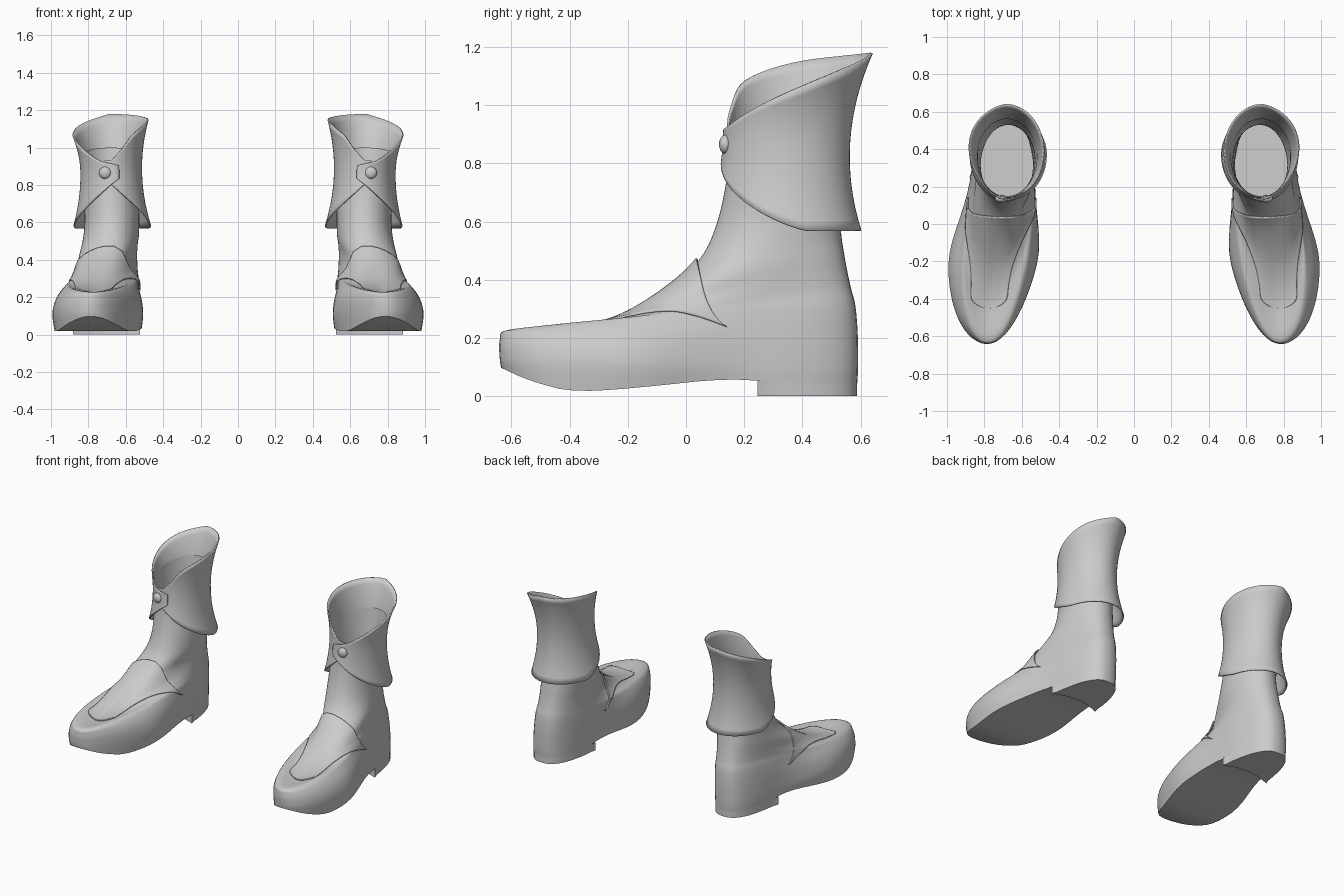
import bpy, bmesh, math
from mathutils import Vector
from mathutils.bvhtree import BVHTree

if "Cube" in bpy.data.objects:
    bpy.data.objects.remove(bpy.data.objects["Cube"])

N = 30  # samples from toe to heel on each side


def lerp_table(table, x):
    for (a, fa), (b, fb) in zip(table, table[1:]):
        if x <= b:
            k = max(0, (x - a) / (b - a))
            return fa + (fb - fa) * k
    return table[-1][1]


def smooth(x):
    x = min(max(x, 0), 1)
    return x * x * (3 - 2 * x)


def spline_rows(rows, sub):
    """Catmull-Rom between rows of points (or number tuples)."""
    out = []
    for i in range(len(rows) - 1):
        a, b, c, d = (rows[min(max(i + k, 0), len(rows) - 1)] for k in (-1, 0, 1, 2))
        for j in range(sub):
            t = j / sub
            out.append([0.5 * (2 * q + (r - p) * t + (2 * p - 5 * q + 4 * r - s) * t * t
                               + (3 * q - p - 3 * r + s) * t ** 3)
                        for p, q, r, s in zip(a, b, c, d)])
    out.append(list(rows[-1]))
    return out


def make(name, verts, faces, thickness=0, offset=-1):
    bm = bmesh.new()
    vs = [bm.verts.new(v) for v in verts]
    for f in faces:
        bm.faces.new([vs[i] for i in f])
    bmesh.ops.remove_doubles(bm, verts=bm.verts, dist=1e-5)
    bmesh.ops.recalc_face_normals(bm, faces=bm.faces)
    me = bpy.data.meshes.new(name)
    bm.to_mesh(me)
    bm.free()
    ob = bpy.data.objects.new(name, me)
    bpy.context.collection.objects.link(ob)
    finish(ob, thickness, offset)
    return ob


def finish(ob, thickness=0, offset=-1):
    bpy.ops.object.select_all(action='DESELECT')
    ob.select_set(True)
    bpy.context.view_layer.objects.active = ob
    bpy.ops.object.shade_smooth_by_angle(angle=math.radians(40))
    if thickness:
        m = ob.modifiers.new("thickness", 'SOLIDIFY')
        m.thickness, m.offset = thickness, offset
    ob.modifiers.new("pair", 'MIRROR')


def grid_faces(rows, cols, wrap=False):
    return [(r * cols + c, r * cols + (c + 1) % cols,
             (r + 1) * cols + (c + 1) % cols, (r + 1) * cols + c)
            for r in range(rows - 1) for c in range(cols if wrap else cols - 1)]


# Boot body: slanted rings from sole to shaft
SOLE = [(-.64, .10), (-.57, .067), (-.5, .042), (-.43, .024), (-.36, .017), (-.25, .022),
        (-.1, .036), (.05, .052), (.15, .058), (.28, .052), (.6, .04)]


def ring(yf, zf, yb, zb, wf, wb, xf, xb, n, sole=False):
    pts = []
    for i in range(2 * N):
        t = i / N if i <= N else 2 - i / N
        side = 1 if i <= N else -1
        s = (1 - math.cos(math.pi * t)) / 2
        k = smooth((.72 - s) / .4)
        e = n if s > .5 else 2
        hw = (wb + (wf - wb) * k) * max(0, 1 - abs(2 * s - 1) ** e) ** (1 / e)
        y = yf + (yb - yf) * s
        z = lerp_table(SOLE, y) if sole else zf + (zb - zf) * s ** .75
        pts.append(Vector((xf + (xb - xf) * smooth(s * 1.2) + side * hw, y, z)))
    return pts


RINGS = [
    (-.640, .13, .591, .10, .250, .180, .789, .699, 2.6),
    (-.640, .192, .590, .21, .230, .178, .784, .695, 2.6),
    (-.612, .227, .582, .31, .186, .172, .777, .690, 2.6),
    (-.420, .221, .567, .37, .166, .162, .768, .685, 2.5),
    (-.250, .263, .554, .43, .145, .156, .755, .682, 2.4),
    (-.080, .358, .543, .49, .144, .151, .733, .678, 2.3),
    (.045, .468, .533, .56, .148, .148, .690, .673, 2.1),
    (.108, .600, .530, .65, .146, .146, .675, .673, 2),
    (.143, .770, .545, .80, .150, .150, .680, .680, 2),
    (.147, .890, .564, 1.0, .162, .162, .680, .680, 2),
]
sole = ring(-.635, 0, .588, 0, .240, .179, .787, .699, 2.6, True)
rings = spline_rows([sole] + [ring(*r) for r in RINGS], 5)
verts = [p for r in rings for p in r]
faces = grid_faces(len(rings), 2 * N, True)
body_tree = BVHTree.FromPolygons(verts, faces)
bottom = [(i, i + 1, 2 * N - i - 1, (2 * N - i) % (2 * N)) for i in range(1, N - 1)]
bottom += [(0, 1, 2 * N - 1), (N - 1, N, N + 1)]
make("boot_body", verts, faces + bottom)

# Heel block with concave front
back = [p for p in sole if p.y > .27]
outline = [Vector((.703 + .178, .245, 0))] + [Vector((p.x, p.y, 0)) for p in back]
outline += [Vector((.703 - .178, .245, 0)), Vector((.615, .278, 0)),
            Vector((.702, .288, 0)), Vector((.79, .278, 0))]
m = len(outline)
hv = outline + [p + Vector((0, 0, lerp_table(SOLE, p.y) + .001)) for p in outline]
hf = [(i, (i + 1) % m, m + (i + 1) % m, m + i) for i in range(m)]
make("heel", hv, hf + [tuple(range(m))])

# Raised tongue panel on the instep, laid onto the body
# centre y, edge y, half width, edge z, centre x
PANEL = [(-.452, -.452, .004, .225, .775), (-.44, -.44, .05, .225, .775),
         (-.40, -.40, .083, .226, .773), (-.3, -.3, .095, .242, .768),
         (-.2, -.2, .108, .262, .760), (-.1, -.08, .132, .275, .747),
         (-.01, .04, .165, .27, .726), (.044, .14, .19, .245, .706)]
COLS = 25
pv = []
rows = spline_rows(PANEL, 5)
for yc, ye, w, ze, xc in rows:
    for c in range(COLS):
        u = 2 * c / (COLS - 1) - 1
        o = Vector((xc, yc + (ye - yc) * u * u, .12))
        d = Vector((u * w, 0, ze - .12)).normalized()
        hit, nor, _, dist = body_tree.ray_cast(o, d)
        if hit is None:
            hit = o + d * .2
        if nor is None or nor.dot(d) < 0:
            nor = -nor if nor else d
        pv.append(hit + nor * (.003 + .006 * (1 - u * u) * max(0, (yc + .2) / .24)))
make("tongue_panel", pv, grid_faces(len(rows), COLS), .008, 0)

# Flared wrap cuff with overlapping front flap
TOP_OUT = spline_rows([(0, .915), (20, .93), (45, .97), (90, 1.05), (135, 1.125), (180, 1.18)], 8)
TOP_IN = spline_rows([(0, .93), (20, .99), (45, 1.08), (90, 1.145), (135, 1.17), (180, 1.18)], 8)
A0, A1, STEPS, LEVELS = -14, 372, 72, 16
cv = []
for i in range(STEPS + 1):
    a = A0 + (A1 - A0) * i / STEPS
    if a <= 180:
        d, top = max(a, 0), lerp_table(TOP_OUT, max(a, 0))
    else:
        d = max(360 - a, 0)
        top = lerp_table(TOP_IN, d)
    bot = .568 + .235 * max(0, 1 - d / 108) ** 1.25
    if a < 0:  # tab end
        top, bot = top + a * .0008, bot - a * .0022
    lift = .014 * max(0, 1 - max(a, 0) / 50)
    r = math.radians(a)
    for j in range(LEVELS + 1):
        z = bot + (top - bot) * j / LEVELS
        q = ((z - .87) / .3) ** 2
        grow = .29 + (.3 * max(0, math.sin(r)) if z > .87 else 0)  # outer side flares more
        cv.append(Vector((.678 + .02 * (z - .87) + (.161 * (1 + grow * q) + lift) * math.sin(r),
                          .352 + .06 * (z - .87) - (.208 * (1 + .27 * q) + lift) * math.cos(r), z)))
make("cuff", cv, grid_faces(STEPS + 1, LEVELS + 1), .008, 0)

# Cuff button
bpy.ops.mesh.primitive_uv_sphere_add(segments=20, ring_count=12, radius=.033)
button = bpy.context.object
button.name = "cuff_button"
for v in button.data.vertices:
    v.co = Vector((v.co.x + .71, v.co.y * .65 + .135, v.co.z + .865))
finish(button)
